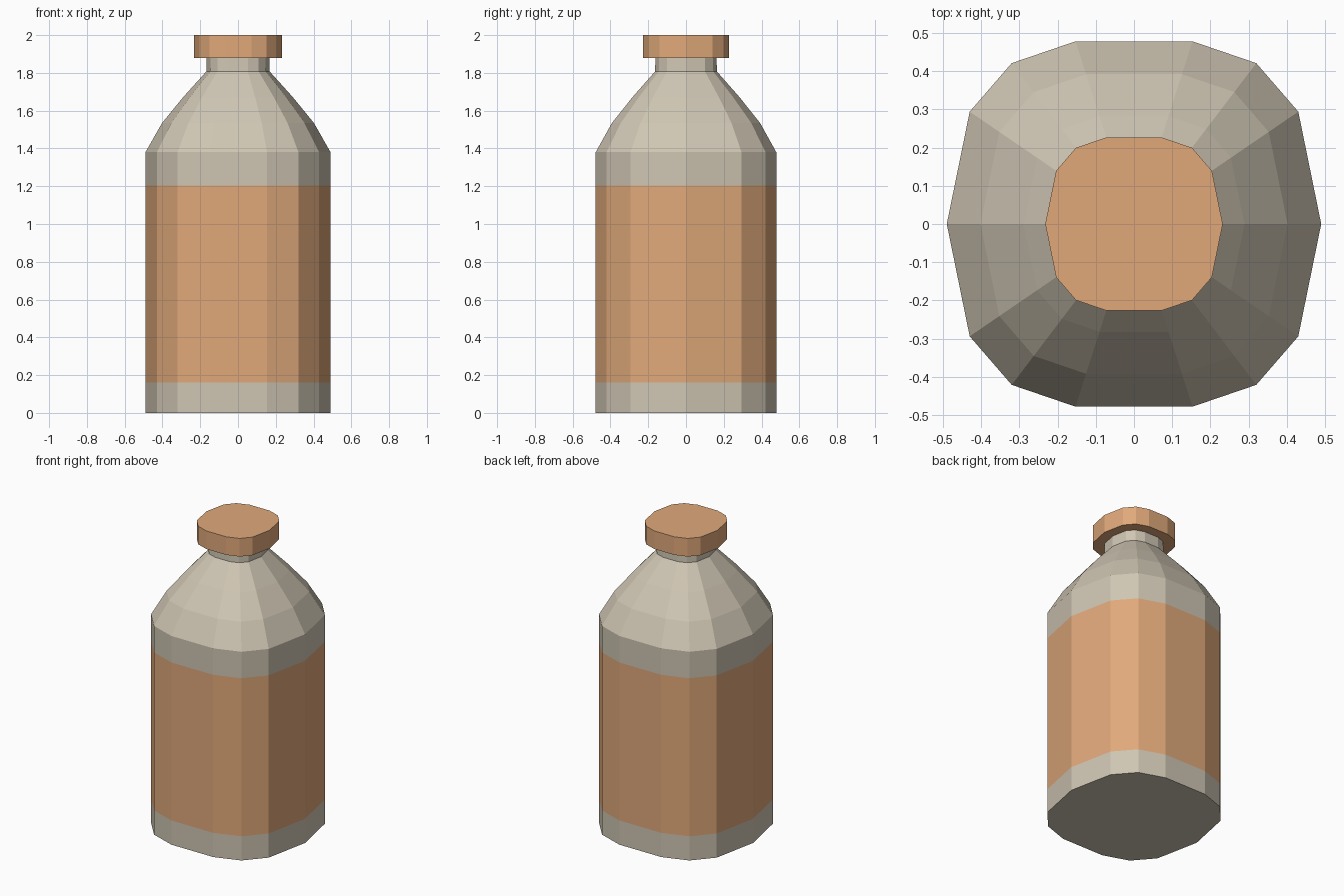
import bpy, bmesh

if "Cube" in bpy.data.objects:
    bpy.data.objects.remove(bpy.data.objects["Cube"])

# Quarter of the 14-sided cross-section, mirrored to a full outline
quarter = [(0.43, 0.294), (0.32, 0.421), (0.153, 0.478)]
half = [(0.49, 0)] + quarter + [(-x, y) for x, y in reversed(quarter)]
outline = half + [(-x, -y) for x, y in half]


def material(name, color):
    m = bpy.data.materials.new(name)
    m.diffuse_color = (*color, 1)
    m.use_nodes = True
    m.node_tree.nodes["Principled BSDF"].inputs["Base Color"].default_value = m.diffuse_color
    return m


glass = material("pale_glass", (0.62, 0.56, 0.45))
tan = material("tan", (0.745, 0.397, 0.195))


def stack(name, rings, mats, bands=()):
    """Skin scaled copies of the outline at (scale, z); bands use the second material."""
    bm = bmesh.new()
    loops = [[bm.verts.new((x * s, y * s, z)) for x, y in outline] for s, z in rings]
    n = len(outline)
    for k, (a, b) in enumerate(zip(loops, loops[1:])):
        for i in range(n):
            j = (i + 1) % n
            f = bm.faces.new((a[i], a[j], b[j], b[i]))
            f.material_index = 1 if k in bands else 0
    bm.faces.new(loops[0][::-1])
    bm.faces.new(loops[-1])
    me = bpy.data.meshes.new(name)
    bm.to_mesh(me)
    bm.free()
    for m in mats:
        me.materials.append(m)
    ob = bpy.data.objects.new(name, me)
    bpy.context.collection.objects.link(ob)
    return ob


# Bottle body with painted label band, shoulder and neck
stack("bottle", [(1, 0), (1, 0.16), (1, 1.205), (1, 1.38), (0.82, 1.535),
                 (0.59, 1.673), (0.343, 1.807), (0.338, 1.88)], [glass, tan], bands=(1,))

# Stopper cap
stack("cap", [(0.474, 1.88), (0.474, 2.0)], [tan])
